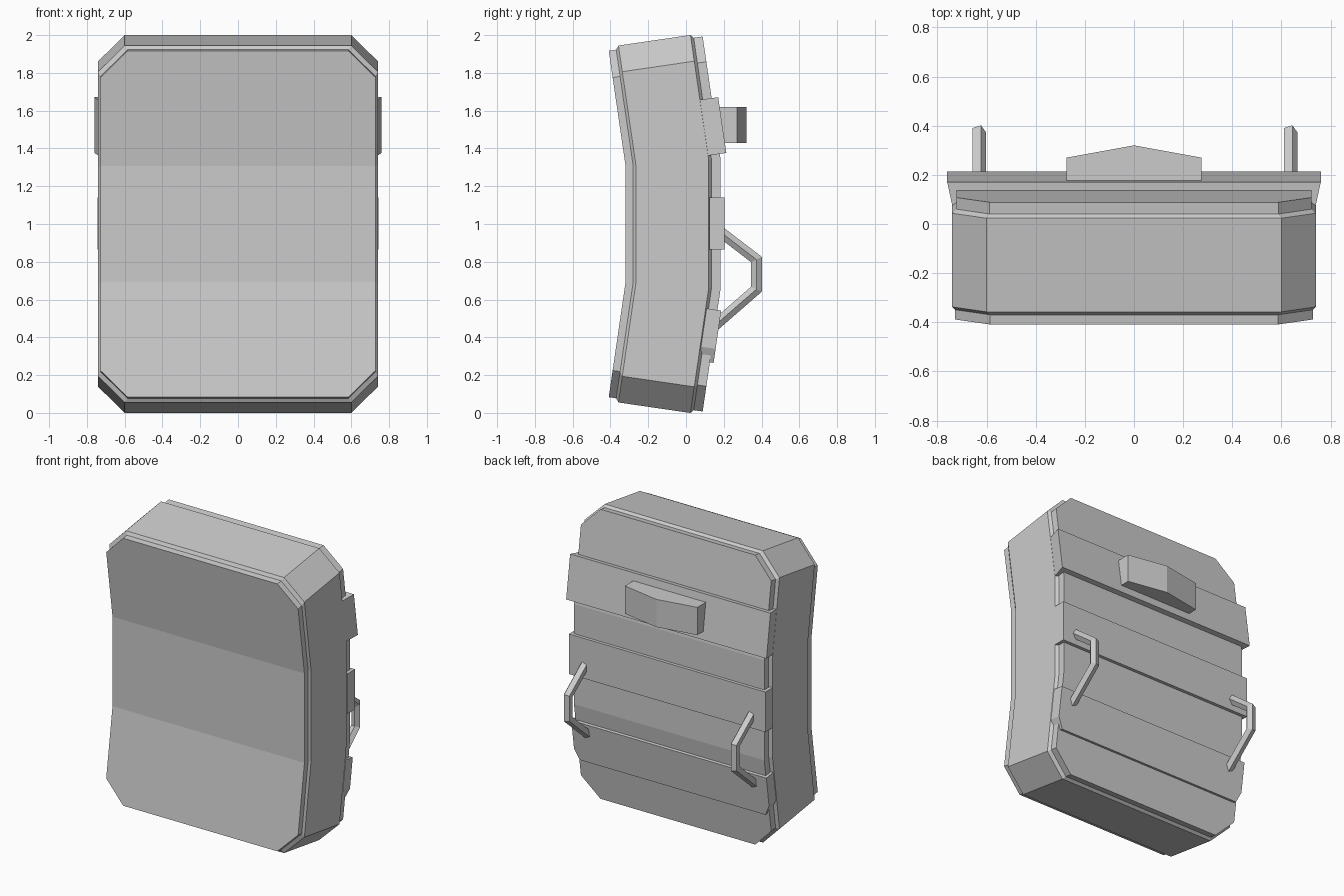
import bpy, math
from mathutils import Vector

cube = bpy.data.objects.get("Cube")
if cube:
    bpy.data.objects.remove(cube, do_unlink=True)

grey = bpy.data.materials.new("plain_grey")
grey.use_nodes = True
colour = (0.6, 0.6, 0.6, 1)
grey.diffuse_color = colour
grey.node_tree.nodes["Principled BSDF"].inputs["Base Color"].default_value = colour

TILT = math.radians(8.3)   # lean of the upper and lower thirds
FOLD = 0.33                # half height of the upright middle third


def bend(x, s, d):
    """Place a point at width x, height s from the middle and depth d on the folded shield."""
    side = 1 if s > 0 else -1
    t = abs(s) - FOLD
    if t < -0.001:
        return Vector((x, d, 1 + s))
    if t < 0.001:          # mitred fold line
        return Vector((x, d, 1 + side * (FOLD + d * math.tan(TILT / 2))))
    y = d * math.cos(TILT) - t * math.sin(TILT)
    z = FOLD + t * math.cos(TILT) + d * math.sin(TILT)
    return Vector((x, y, 1 + side * z))


def add_mesh(name, verts, faces):
    mesh = bpy.data.meshes.new(name)
    mesh.from_pydata(verts, [], faces)
    mesh.materials.append(grey)
    obj = bpy.data.objects.new(name, mesh)
    bpy.context.collection.objects.link(obj)
    return obj


def loft(name, layers):
    """Skin mirrored outlines; each layer is (depth, right side points top to bottom)."""
    n = len(layers[0][1])
    verts, faces = [], []
    for d, pts in layers:
        for x, s in pts:
            verts += [bend(x, s, d), bend(-x, s, d)]
    last = (len(layers) - 1) * 2 * n
    for i in range(n - 1):
        a = 2 * i
        faces.append((a, a + 1, a + 3, a + 2))
        faces.append((last + a, last + a + 2, last + a + 3, last + a + 1))
    for k in range(len(layers) - 1):
        o, p = k * 2 * n, (k + 1) * 2 * n
        for i in range(n - 1):
            a = 2 * i
            faces.append((o + a, o + a + 2, p + a + 2, p + a))
            faces.append((o + a + 1, p + a + 1, p + a + 3, o + a + 3))
        e = 2 * n - 2
        faces.append((o, p, p + 1, o + 1))
        faces.append((o + e, o + e + 1, p + e + 1, p + e))
    return add_mesh(name, verts, faces)


def outline(width, height, cut):
    upper = [(width - cut, height), (width, height - cut), (width, FOLD)]
    return upper + [(x, -s) for x, s in reversed(upper)]


# Folded slab with a stepped lip on the front and back
outer = outline(0.74, 0.99, 0.14)
front = outline(0.728, 0.97, 0.143)
back = outline(0.722, 0.973, 0.135)
loft("shield_body", [(-0.32, front), (-0.28, front), (-0.265, outer),
                     (0.12, outer), (0.135, back), (0.183, back)])

# Raised straps across the back
loft("upper_strap", [(0.115, [(0.738, 0.643), (0.738, 0.345)]),
                     (0.218, [(0.76, 0.643), (0.76, 0.345)])])
middle = [(0.745, 0.14), (0.745, -0.135)]
loft("middle_strap", [(0.125, middle), (0.205, middle)])
lower = [(0.74, -0.43), (0.74, -0.635), (0.705, -0.71)]
loft("lower_strap", [(0.125, lower), (0.203, lower)])

# Pointed block on the upper strap
shape = [(-0.275, 0.15), (0.275, 0.15), (0.275, 0.27), (0, 0.32), (-0.275, 0.27)]
n = len(shape)
block = [(x, y, z) for z in (1.43, 1.62) for x, y in shape]
sides = [(i, (i + 1) % n, n + (i + 1) % n, n + i) for i in range(n)]
add_mesh("back_block", block, [tuple(reversed(range(n))), tuple(range(n, 2 * n))] + sides)

# Five-sided bar handles
path = [Vector(p) for p in ((0.16, 0.975), (0.373, 0.812), (0.373, 0.655), (0.14, 0.452))]


def handle(name, cx):
    verts, faces = [], []
    for k, p in enumerate(path):
        before = (p - path[k - 1]).normalized() if k else None
        after = (path[k + 1] - p).normalized() if k < len(path) - 1 else None
        along = ((before or after) + (after or before)).normalized()
        across = Vector((-along.y, along.x))
        stretch = 1 / along.dot(before or after)
        for j in range(5):
            a = j * math.tau / 5
            q = p + across * 0.03 * math.sin(a) * stretch
            verts.append((cx + 0.03 * math.cos(a), q.x, q.y))
    for k in range(len(path) - 1):
        for j in range(5):
            a, b = k * 5 + j, k * 5 + (j + 1) % 5
            faces.append((a, a + 5, b + 5, b))
    faces += [tuple(range(5)), tuple(reversed(range(15, 20)))]
    add_mesh(name, verts, faces)


handle("left_handle", 0.635)
handle("right_handle", -0.632)
